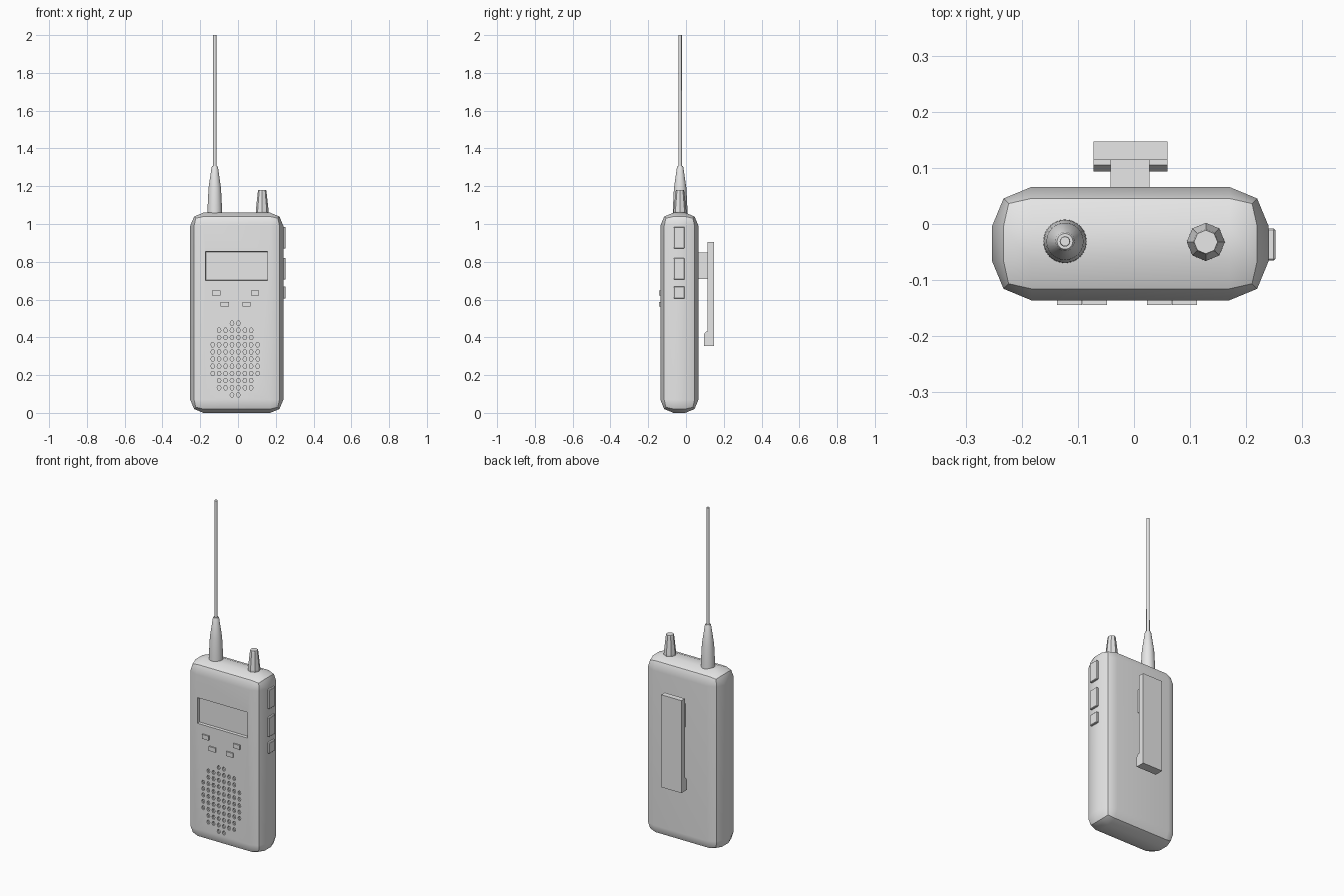
import bpy, bmesh, math
from mathutils import Matrix, Vector

if "Cube" in bpy.data.objects:
    bpy.data.objects.remove(bpy.data.objects["Cube"], do_unlink=True)

# One plain grey for every part
grey = bpy.data.materials.new("plain grey")
grey.use_nodes = True
grey.diffuse_color = (0.8, 0.8, 0.8, 1)
for node in grey.node_tree.nodes:
    if node.type == 'BSDF_PRINCIPLED':
        node.inputs["Base Color"].default_value = (0.8, 0.8, 0.8, 1)


def finish(name, bm):
    """Turn a bmesh into a named object with the grey material."""
    bmesh.ops.recalc_face_normals(bm, faces=bm.faces)
    mesh = bpy.data.meshes.new(name)
    bm.to_mesh(mesh)
    bm.free()
    mesh.materials.append(grey)
    obj = bpy.data.objects.new(name, mesh)
    bpy.context.collection.objects.link(obj)
    return obj


def activate(obj):
    bpy.ops.object.select_all(action='DESELECT')
    obj.select_set(True)
    bpy.context.view_layer.objects.active = obj


def smooth(obj, degrees=30):
    activate(obj)
    bpy.ops.object.shade_smooth_by_angle(angle=math.radians(degrees))


def box(name, lo, hi, bevel=0, segments=1):
    """Box between two corners, with optional bevelled edges."""
    lo, hi = Vector(lo), Vector(hi)
    bm = bmesh.new()
    bmesh.ops.create_cube(bm, size=1, matrix=Matrix.Translation((lo + hi) / 2)
                          @ Matrix.Diagonal((*(hi - lo), 1)))
    if bevel:
        bmesh.ops.bevel(bm, geom=bm.edges[:], offset=bevel, segments=segments,
                        profile=0.5, affect='EDGES')
    return finish(name, bm)


def lathe(name, x, y, profile, sides):
    """Closed turned part from (radius, height) pairs."""
    bm = bmesh.new()
    rings = []
    for r, z in profile:
        rings.append([bm.verts.new((x + r * math.cos(2 * math.pi * i / sides),
                                    y + r * math.sin(2 * math.pi * i / sides), z))
                      for i in range(sides)])
    for a, b in zip(rings, rings[1:]):
        for i in range(sides):
            j = (i + 1) % sides
            bm.faces.new((a[i], a[j], b[j], b[i]))
    bm.faces.new(rings[0])
    bm.faces.new(rings[-1])
    return finish(name, bm)


def extrude_y(bm, outline, y0, y1, taper=1.0):
    """Add a prism along y; the back end is scaled by taper about its centre."""
    cx = sum(p[0] for p in outline) / len(outline)
    cz = sum(p[1] for p in outline) / len(outline)
    front = [bm.verts.new((x, y0, z)) for x, z in outline]
    back = [bm.verts.new((cx + (x - cx) * taper, y1, cz + (z - cz) * taper))
            for x, z in outline]
    n = len(outline)
    bm.faces.new(front)
    bm.faces.new(back)
    for i in range(n):
        j = (i + 1) % n
        bm.faces.new((front[i], front[j], back[j], back[i]))


FRONT, BACK, TOP = -0.136, 0.066, 1.06

# Case with chamfered, rounded edges
body = box("body", (-0.253, FRONT, 0), (0.24, BACK, TOP), 0.07, 2)

# Cutter for the display recess and the oval speaker grille
bm = bmesh.new()
extrude_y(bm, [(-0.175, 0.70), (0.16, 0.70), (0.16, 0.855), (-0.175, 0.855)],
          FRONT - 0.02, FRONT + 0.018, 0.97)
SPEAKER_X, SPEAKER_Z = -0.015, 0.285
for col in range(8):
    for row in range(11):
        dx, dz = (col - 3.5) * 0.034, (row - 5) * 0.038
        if (dx / 0.135) ** 2 + (dz / 0.205) ** 2 < 1:
            hole = [(SPEAKER_X + dx + 0.010 * math.cos(math.pi * k / 3),
                     SPEAKER_Z + dz + 0.013 * math.sin(math.pi * k / 3))
                    for k in range(6)]
            extrude_y(bm, hole, FRONT - 0.02, FRONT + 0.012)
cutter = finish("recess_cutter", bm)
cutter.hide_render = True
cut = body.modifiers.new("recesses", 'BOOLEAN')
cut.operation = 'DIFFERENCE'
cut.solver = 'EXACT'
cut.object = cutter
activate(body)
bpy.ops.object.modifier_apply(modifier=cut.name)
bpy.data.objects.remove(cutter, do_unlink=True)
smooth(body)
weighted = body.modifiers.new("clean_shading", 'WEIGHTED_NORMAL')
weighted.keep_sharp = True

# Four small front keys in a shallow arc
for i, (x, z) in enumerate([(-0.115, 0.635), (-0.07, 0.575),
                            (0.045, 0.575), (0.09, 0.635)]):
    box(f"front_key_{i + 1}", (x - 0.022, FRONT - 0.008, z - 0.013),
        (x + 0.022, FRONT + 0.01, z + 0.013))

# Three side buttons on the model's left
for i, (z0, z1) in enumerate([(0.87, 0.985), (0.705, 0.82), (0.605, 0.67)]):
    box(f"side_button_{i + 1}", (0.22, -0.065, z0), (0.252, -0.008, z1), 0.003)

# Belt clip: neck, plate and inward hook at the lower end
box("clip_neck", (-0.042, BACK - 0.01, 0.71), (0.028, 0.12, 0.85))
bm = bmesh.new()
side = [(0.147, 0.355), (0.147, 0.905), (0.114, 0.905), (0.114, 0.43),
        (0.105, 0.43), (0.094, 0.415), (0.094, 0.355)]
ends = [[bm.verts.new((x, y, z)) for y, z in side] for x in (-0.072, 0.06)]
for end in ends:
    bm.faces.new(end)
for i in range(len(side)):
    j = (i + 1) % len(side)
    bm.faces.new((ends[0][i], ends[0][j], ends[1][j], ends[1][i]))
finish("belt_clip", bm)

# Antenna: tapered boot and thin rod
AX, AY = -0.123, -0.031
smooth(lathe("antenna_boot", AX, AY,
             [(0.039, TOP - 0.01), (0.038, 1.09), (0.033, 1.19),
              (0.017, 1.30), (0.014, 1.306)], 24))
smooth(lathe("antenna_rod", AX, AY, [(0.0095, 1.29), (0.0085, 2.0)], 16))

# Faceted volume knob
lathe("knob", 0.128, -0.032,
      [(0.034, TOP - 0.01), (0.034, 1.07), (0.023, 1.17), (0.021, 1.18)], 8)
